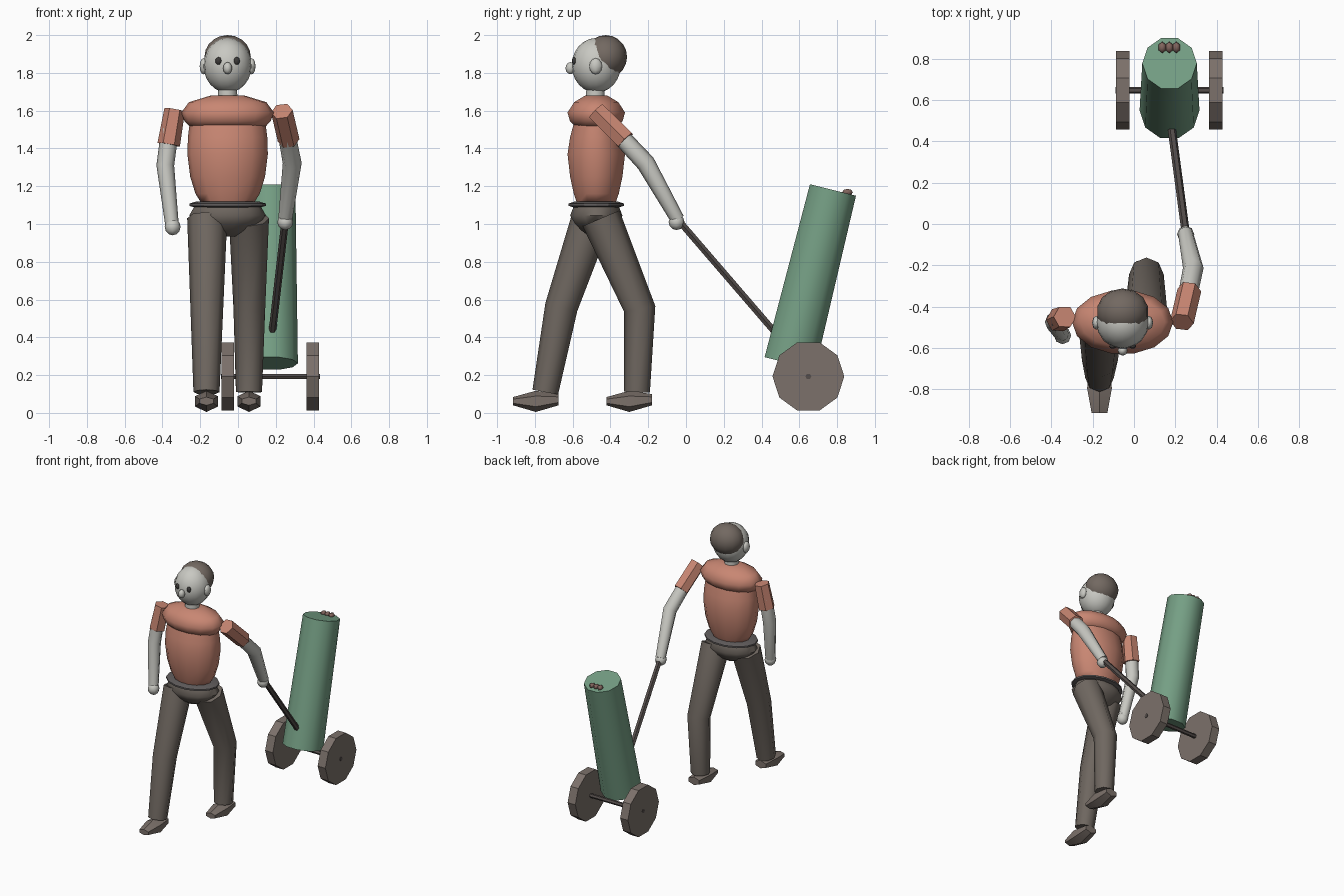
import bpy, bmesh, math
from mathutils import Vector

if "Cube" in bpy.data.objects:
    bpy.data.objects.remove(bpy.data.objects["Cube"])


def material(name, rgb):
    m = bpy.data.materials.new(name)
    m.diffuse_color = (*rgb, 1)
    m.use_nodes = True
    m.node_tree.nodes["Principled BSDF"].inputs["Base Color"].default_value = m.diffuse_color
    return m


SKIN = material("pale skin", (0.58, 0.58, 0.54))
SHIRT = material("terracotta shirt", (0.58, 0.24, 0.17))
TROUSERS = material("grey brown trousers", (0.16, 0.137, 0.118))
SHOE = material("warm grey", (0.20, 0.165, 0.145))
HAIR = material("hair brown", (0.17, 0.14, 0.12))
BELT = material("belt grey", (0.12, 0.11, 0.11))
METAL = material("dark rod", (0.09, 0.075, 0.07))
BAG = material("green bag", (0.18, 0.35, 0.235))
CLUB = material("club brown", (0.22, 0.13, 0.11))
EYE = material("eye dark", (0.045, 0.042, 0.04))


def finish(name, bm, mat, angle=40):
    bmesh.ops.recalc_face_normals(bm, faces=bm.faces)
    me = bpy.data.meshes.new(name)
    bm.to_mesh(me)
    bm.free()
    me.materials.append(mat)
    ob = bpy.data.objects.new(name, me)
    bpy.context.collection.objects.link(ob)
    bpy.ops.object.select_all(action='DESELECT')
    ob.select_set(True)
    bpy.context.view_layer.objects.active = ob
    bpy.ops.object.shade_smooth_by_angle(angle=math.radians(angle))
    return ob


def skin_rings(name, rings, mat, angle=40):
    """Bridge lists of points into a capped surface."""
    bm = bmesh.new()
    loops = [[bm.verts.new(p) for p in ring] for ring in rings]
    n = len(loops[0])
    for a, b in zip(loops, loops[1:]):
        for i in range(n):
            j = (i + 1) % n
            bm.faces.new((a[i], a[j], b[j], b[i]))
    bm.faces.new(loops[0])
    bm.faces.new(loops[-1])
    return finish(name, bm, mat, angle)


def tube(name, path, radii, mat, sides=8, angle=50):
    """Round limb along a path, with mitred joints."""
    pts = [Vector(p) for p in path]
    rings = []
    for i, p in enumerate(pts):
        t = Vector()
        if i > 0:
            t += (p - pts[i - 1]).normalized()
        if i < len(pts) - 1:
            t += (pts[i + 1] - p).normalized()
        t.normalize()
        ref = Vector((0, 1, 0)) if abs(t.x) > 0.9 else Vector((1, 0, 0))
        v = (ref - t * ref.dot(t)).normalized()
        u = t.cross(v)
        rings.append([p + radii[i] * (math.cos(a) * v + math.sin(a) * u)
                      for a in (2 * math.pi * k / sides for k in range(sides))])
    return skin_rings(name, rings, mat, angle)


def lathe(name, x, y, profile, mat, sides=12, angle=50):
    """Stack of horizontal ellipses: (z, x radius, y radius)."""
    rings = [[(x + rx * math.cos(a), y + ry * math.sin(a), z)
              for a in (2 * math.pi * k / sides for k in range(sides))]
             for z, rx, ry in profile]
    return skin_rings(name, rings, mat, angle)


def ball(name, loc, size, mat, seg=8, rings=6):
    bm = bmesh.new()
    bmesh.ops.create_uvsphere(bm, u_segments=seg, v_segments=rings, radius=1)
    bmesh.ops.scale(bm, vec=size, verts=bm.verts)
    bmesh.ops.translate(bm, vec=loc, verts=bm.verts)
    return finish(name, bm, mat, 65)


CX, CY = -0.055, -0.475

# Head
ball("head", (CX, CY, 1.84), (0.128, 0.13, 0.145), SKIN, 16, 12)
ball("hair", (CX, -0.425, 1.885), (0.126, 0.113, 0.115), HAIR, 14, 10)
ball("nose", (CX, -0.612, 1.825), (0.024, 0.026, 0.032), SKIN)
for side, s in (("right", -1), ("left", 1)):
    ball(side + "_ear", (CX + s * 0.127, -0.478, 1.835), (0.021, 0.034, 0.043), SKIN)
    ball(side + "_eye", (CX + s * 0.048, -0.592, 1.863), (0.017, 0.012, 0.021), EYE)
lathe("neck", CX, -0.48, [(1.65, 0.052, 0.052), (1.73, 0.05, 0.05)], SKIN, 10)

# Torso
lathe("shoulders", CX, CY, [(1.515, 0.2, 0.115), (1.545, 0.228, 0.143),
                            (1.59, 0.245, 0.156), (1.645, 0.205, 0.12),
                            (1.68, 0.09, 0.06)], SHIRT, 14, 60)
lathe("shirt_body", CX, CY, [(1.12, 0.145, 0.108), (1.16, 0.17, 0.122),
                             (1.25, 0.198, 0.142), (1.37, 0.213, 0.156),
                             (1.46, 0.21, 0.142), (1.54, 0.2, 0.12)], SHIRT, 14, 60)
lathe("belt", CX, CY, [(1.087, 0.17, 0.12), (1.096, 0.203, 0.15),
                       (1.108, 0.203, 0.15), (1.118, 0.17, 0.12)], BELT, 14, 30)
lathe("pelvis", CX, CY, [(0.935, 0.045, 0.035), (0.965, 0.11, 0.08),
                         (1.0, 0.165, 0.115), (1.045, 0.203, 0.142),
                         (1.095, 0.175, 0.122)], TROUSERS, 14, 60)

# Legs in mid stride
tube("front_leg", [(-0.163, -0.5, 1.03), (-0.165, -0.66, 0.56), (-0.167, -0.745, 0.11)],
     [0.106, 0.087, 0.069], TROUSERS, 8, 60)
tube("rear_leg", [(0.058, -0.45, 1.03), (0.06, -0.245, 0.55), (0.058, -0.26, 0.11)],
     [0.106, 0.084, 0.069], TROUSERS, 8, 60)


# Shoes: three hexagonal sections from toe to heel
def shoe(name, x, toe):
    rings = []
    for y, w, zc, h in ((0, 0.038, 0.062, 0.022), (0.12, 0.06, 0.061, 0.056),
                        (0.24, 0.045, 0.07, 0.03)):
        rings.append([(x + w * math.sin(k * math.pi / 3) / 0.866, toe + y,
                       zc + h * math.cos(k * math.pi / 3)) for k in range(6)])
    skin_rings(name, rings, SHOE, 30)


shoe("front_shoe", -0.167, -0.915)
shoe("rear_shoe", 0.058, -0.42)

# Arms: one hanging, one reaching back to the trolley
tube("right_sleeve", [(-0.335, -0.45, 1.605), (-0.367, -0.465, 1.42)],
     [0.055, 0.06], SHIRT, 6, 30)
tube("right_arm", [(-0.36, -0.46, 1.5), (-0.385, -0.475, 1.31), (-0.35, -0.535, 1.0)],
     [0.047, 0.047, 0.036], SKIN, 8, 60)
ball("right_hand", (-0.346, -0.54, 0.985), (0.042, 0.042, 0.045), SKIN)
tube("left_sleeve", [(0.232, -0.475, 1.597), (0.268, -0.32, 1.443)],
     [0.058, 0.058], SHIRT, 6, 30)
tube("left_arm", [(0.255, -0.37, 1.49), (0.287, -0.213, 1.322), (0.25, -0.045, 1.025)],
     [0.047, 0.05, 0.037], SKIN, 8, 60)
ball("left_hand", (0.25, -0.05, 1.01), (0.042, 0.042, 0.042), SKIN)

# Trolley
tube("pull_rod", [(0.25, -0.04, 1.02), (0.175, 0.52, 0.37)], [0.02, 0.02], METAL, 6, 30)
tube("bag", [(0.172, 0.55, 0.262), (0.172, 0.778, 1.18)], [0.145, 0.132], BAG, 10, 50)
for i in range(3):
    ball(f"club_head_{i + 1}", (0.137 + 0.034 * i, 0.855, 1.168),
         (0.02, 0.028, 0.018), CLUB, 6, 4)
tube("axle", [(-0.09, 0.648, 0.193), (0.433, 0.648, 0.193)], [0.016, 0.016], METAL, 6, 30)
for name, x in (("right_wheel", -0.055), ("left_wheel", 0.396)):
    tube(name, [(x - 0.033, 0.648, 0.193), (x + 0.033, 0.648, 0.193)],
         [0.19, 0.19], SHOE, 10, 30)
